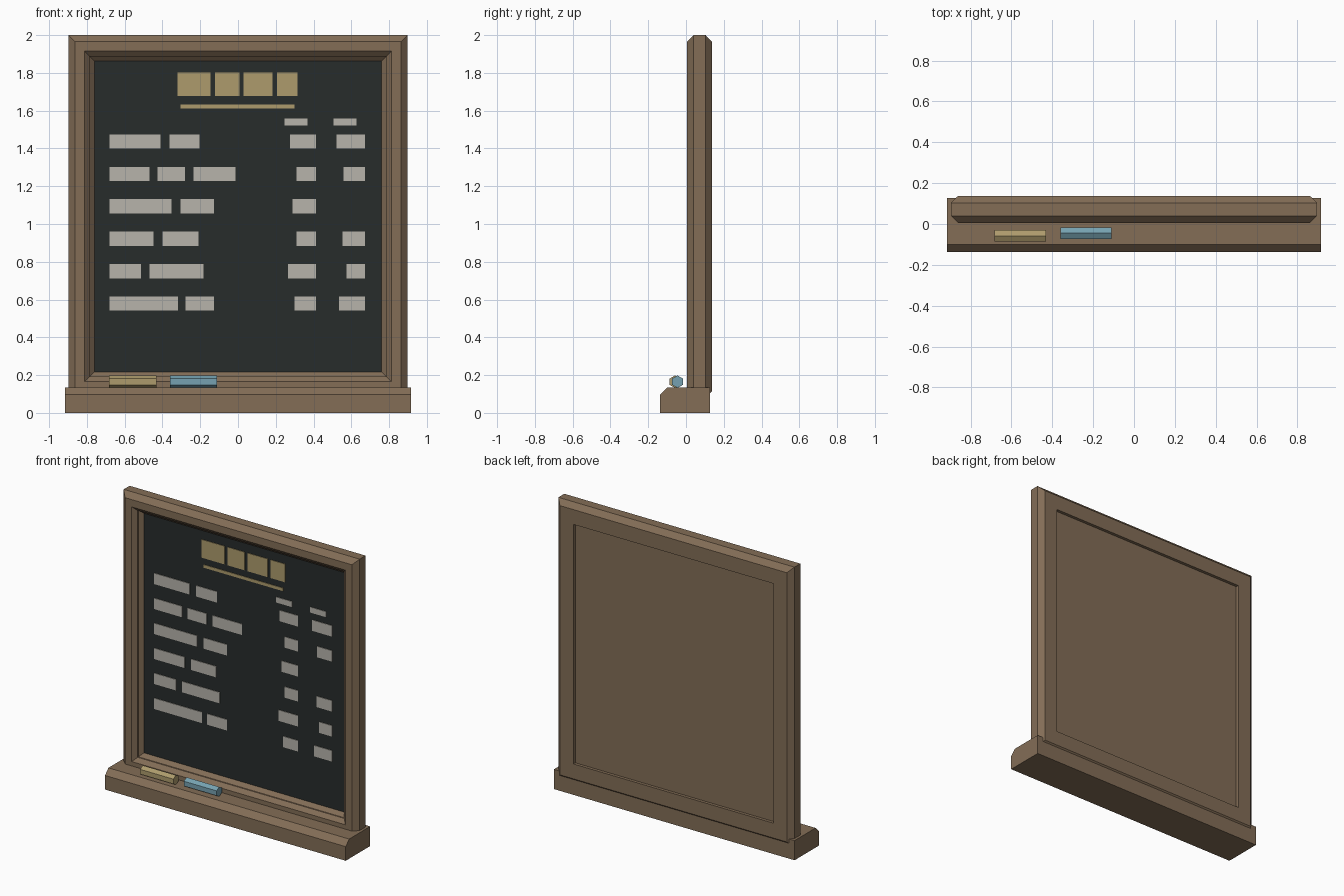
import bpy, bmesh
from math import sin, cos, pi

if "Cube" in bpy.data.objects:
    bpy.data.objects.remove(bpy.data.objects["Cube"])


def material(name, r, g, b):
    m = bpy.data.materials.new(name)
    m.diffuse_color = [(c / 255) ** 2.2 for c in (r, g, b)] + [1]
    m.use_nodes = True
    m.node_tree.nodes["Principled BSDF"].inputs["Base Color"].default_value = m.diffuse_color
    return m


WOOD = material("wood", 130, 109, 87)
SLATE = material("slate", 44, 48, 47)
CREAM = material("cream_chalk", 172, 154, 108)
WHITE = material("white_chalk", 182, 178, 170)
BLUE = material("blue_chalk", 117, 160, 175)


def finish(name, bm, mat):
    bmesh.ops.recalc_face_normals(bm, faces=bm.faces)
    me = bpy.data.meshes.new(name)
    bm.to_mesh(me)
    bm.free()
    me.materials.append(mat)
    ob = bpy.data.objects.new(name, me)
    bpy.context.collection.objects.link(ob)
    return ob


def add_box(bm, x0, x1, y0, y1, z0, z1):
    verts = bmesh.ops.create_cube(bm, size=1)["verts"]
    for v in verts:
        v.co.x = x0 if v.co.x < 0 else x1
        v.co.y = y0 if v.co.y < 0 else y1
        v.co.z = z0 if v.co.z < 0 else z1


def boxes(name, mat, items):
    bm = bmesh.new()
    for it in items:
        add_box(bm, *it)
    return finish(name, bm, mat)


def extrude_x(name, mat, profile, x0, x1):
    """Prism along x from a (y, z) profile."""
    bm = bmesh.new()
    a, b = [[bm.verts.new((x, y, z)) for y, z in profile] for x in (x0, x1)]
    n = len(profile)
    bm.faces.new(a)
    bm.faces.new(b[::-1])
    for i in range(n):
        j = (i + 1) % n
        bm.faces.new((a[i], a[j], b[j], b[i]))
    return finish(name, bm, mat)


# Mitred frame: (inset, y) profile carried round four corners
HALF, Z0, Z1 = 0.897, 0.08, 2.0
profile = [(0, .04), (.035, .006), (.085, .006), (.112, .031), (.112, .04),
           (.137, .064), (.137, .137), (.035, .137), (0, .104)]
bm = bmesh.new()
rings = []
for sx, sz in ((-1, 0), (1, 0), (1, 1), (-1, 1)):
    rings.append([bm.verts.new((sx * (HALF - d), y, Z1 - d if sz else Z0 + d))
                  for d, y in profile])
for k in range(4):
    a, b = rings[k], rings[(k + 1) % 4]
    for i in range(len(profile)):
        j = (i + 1) % len(profile)
        bm.faces.new((a[i], a[j], b[j], b[i]))
finish("frame", bm, WOOD)

# Writing surface and wooden backing inside the frame
IN = HALF - .137
boxes("chalkboard", SLATE, [(-IN, IN, .064, .09, Z0 + .137, Z1 - .137)])
boxes("backing_panel", WOOD, [(-IN, IN, .09, .116, Z0 + .137, Z1 - .137)])

# Chalk tray with chamfered front edge
extrude_x("tray", WOOD, [(-.137, 0), (.128, 0), (.128, .135),
                         (-.10, .135), (-.137, .097)], -.915, .915)

# Hexagonal chalk sticks
for name, mat, x0, x1, yc in (("cream_chalk_stick", CREAM, -.683, -.431, -.058),
                              ("blue_chalk_stick", BLUE, -.36, -.111, -.045)):
    hexagon = [(yc + .033 * sin(i * pi / 3), .165 + .033 * cos(i * pi / 3))
               for i in range(6)]
    extrude_x(name, mat, hexagon, x0, x1)


def marks(name, mat, spans, z, h):
    return boxes(name, mat, [(a, b, .06, .066, z - h / 2, z + h / 2) for a, b in spans])


# Heading blocks, underline and column heads
marks("heading_marks", CREAM, [(-.32, -.145), (-.122, .007), (.03, .182), (.206, .315)], 1.74, .125)
marks("heading_underline", CREAM, [(-.305, .30)], 1.623, .021)
marks("column_marks", WHITE, [(.246, .368), (.505, .627)], 1.54, .038)

# Six rows of chalk marks: entries on the left, two right-aligned columns
rows = [
    [(-.68, -.41), (-.363, -.203), (.275, .413), (.521, .672)],
    [(-.68, -.468), (-.426, -.28), (-.235, -.013), (.31, .413), (.558, .672)],
    [(-.68, -.352), (-.304, -.127), (.288, .413)],
    [(-.68, -.447), (-.4, -.209), (.31, .413), (.553, .672)],
    [(-.68, -.513), (-.468, -.182), (.265, .413), (.574, .672)],
    [(-.68, -.317), (-.278, -.127), (.299, .413), (.534, .672)],
]
for i, spans in enumerate(rows):
    marks(f"row_marks_{i + 1}", WHITE, spans, 1.437 - .1717 * i, .075)
